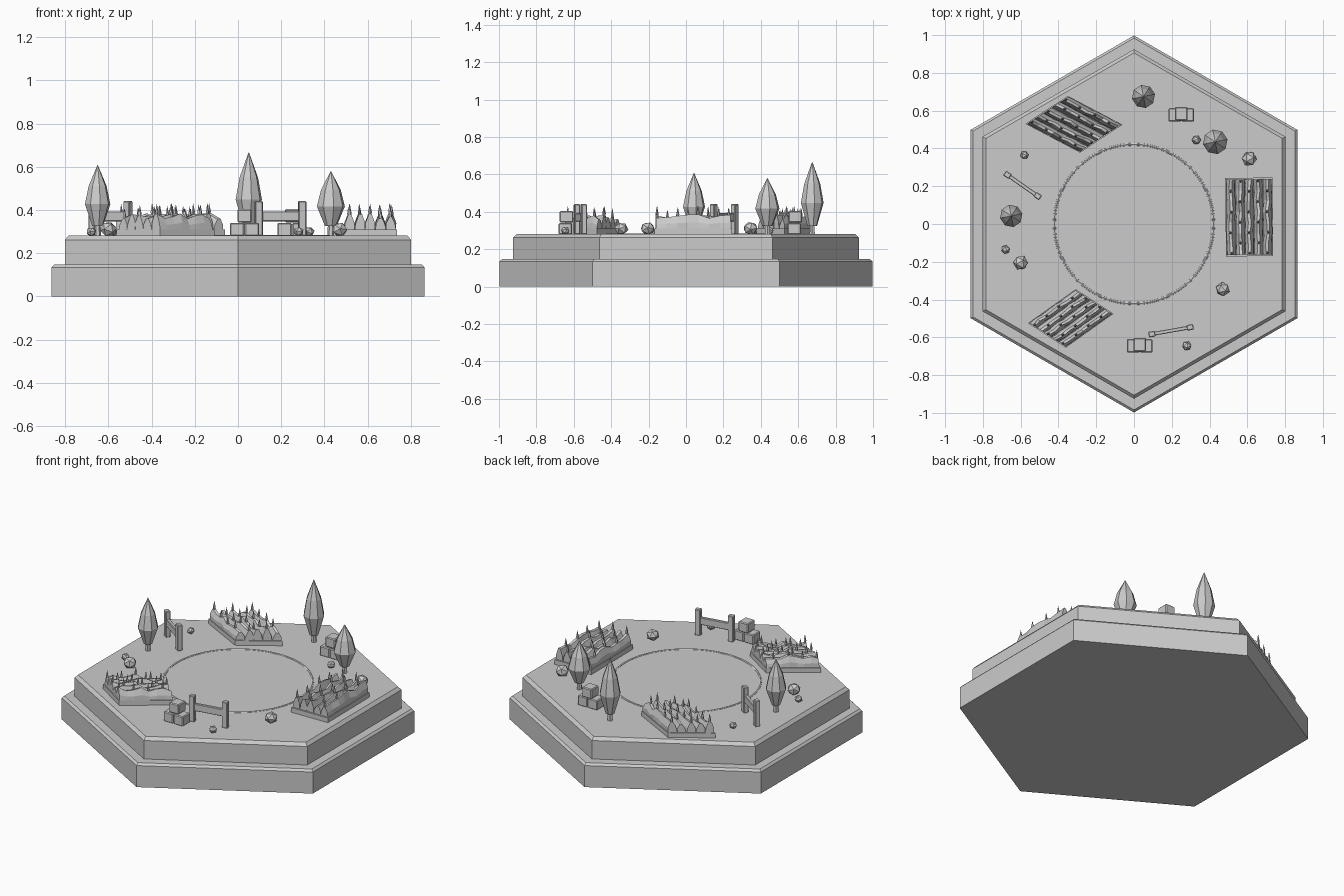
import bpy, bmesh, math, random
from mathutils import Vector, Matrix

if "Cube" in bpy.data.objects:
    bpy.data.objects.remove(bpy.data.objects["Cube"])

random.seed(4)
TOP = 0.281

grey = bpy.data.materials.new("plain grey")
grey.diffuse_color = (0.6, 0.6, 0.6, 1)
grey.use_nodes = True
grey.node_tree.nodes["Principled BSDF"].inputs["Base Color"].default_value = grey.diffuse_color


def finish(bm, name):
    bmesh.ops.recalc_face_normals(bm, faces=bm.faces)
    me = bpy.data.meshes.new(name)
    bm.to_mesh(me)
    bm.free()
    me.materials.append(grey)
    ob = bpy.data.objects.new(name, me)
    bpy.context.collection.objects.link(ob)
    return ob


def lathe(bm, profile, sides, x=0, y=0, turn=0.0):
    """Closed stack of rings from (radius, z) pairs."""
    rings = []
    for r, z in profile:
        rings.append([bm.verts.new((x + r * math.cos(turn + math.tau * i / sides),
                                    y + r * math.sin(turn + math.tau * i / sides), z))
                      for i in range(sides)])
    skin(bm, rings)


def skin(bm, rings):
    """Join successive loops and cap both ends."""
    n = len(rings[0])
    for a, b in zip(rings, rings[1:]):
        for i in range(n):
            j = (i + 1) % n
            bm.faces.new((a[i], a[j], b[j], b[i]))
    bm.faces.new(rings[0][::-1])
    bm.faces.new(rings[-1])


def box(name, centre, size, angle=0.0, bevel=0.004):
    bm = bmesh.new()
    bmesh.ops.create_cube(bm, size=1)
    bmesh.ops.scale(bm, vec=size, verts=bm.verts)
    bmesh.ops.bevel(bm, geom=bm.edges[:], offset=bevel, segments=1, affect='EDGES')
    bmesh.ops.transform(bm, matrix=Matrix.Translation(centre) @ Matrix.Rotation(angle, 4, 'Z'),
                        verts=bm.verts)
    return finish(bm, name)


# Two hexagonal base tiers with chamfered rims
for name, prof in (("lower_tier", [(0.998, 0), (0.998, 0.134), (0.984, 0.147)]),
                   ("upper_tier", [(0.925, 0.14), (0.925, 0.262), (0.906, TOP)])):
    bm = bmesh.new()
    lathe(bm, prof, 6, turn=math.pi / 2)
    finish(bm, name)

# Faint raised ring on the ground
bpy.ops.mesh.primitive_torus_add(major_radius=0.422, minor_radius=0.009, major_segments=64,
                                 minor_segments=8, location=(0, 0, TOP - 0.005))
ring = bpy.context.object
ring.name = "ground_ring"
ring.data.materials.append(grey)
bpy.ops.object.shade_smooth_by_angle()

# Trees: short trunk and faceted pointed crown
for x, y, r, top in ((0.05, 0.675, 0.062, 0.667), (-0.65, 0.043, 0.06, 0.608),
                     (0.43, 0.435, 0.066, 0.58)):
    bm = bmesh.new()
    lathe(bm, [(0.016, TOP - 0.005), (0.014, 0.335)], 6, x, y)
    finish(bm, "tree_trunk")
    bm = bmesh.new()
    z0, h = 0.325, top - 0.325
    lathe(bm, [(r * 0.42, z0), (r, z0 + h * 0.36), (r * 0.7, z0 + h * 0.66),
               (0.001, top)], 8, x, y, 0.2)
    finish(bm, "tree_crown")

# Rocks
for x, y, r in ((-0.58, 0.365, 0.023), (-0.68, -0.135, 0.024), (-0.6, -0.205, 0.04),
                (0.47, -0.345, 0.038), (0.28, -0.645, 0.025), (0.33, 0.445, 0.025),
                (0.61, 0.345, 0.041)):
    bm = bmesh.new()
    bmesh.ops.create_icosphere(bm, subdivisions=1, radius=r)
    rot = Matrix.Rotation(random.uniform(0, 6), 4, 'Z') @ Matrix.Rotation(0.5, 4, 'X')
    bmesh.ops.transform(bm, verts=bm.verts, matrix=Matrix.Translation((x, y, TOP + r * 0.75))
                        @ Matrix.Diagonal((1, 1, 0.9, 1)) @ rot)
    finish(bm, "rock")

# Crate stacks: two below, one on top
for x, y in ((0.03, -0.645), (0.25, 0.578)):
    for dx, dy, z in ((-0.034, 0, 0.31), (0.034, 0, 0.31), (0, 0.006, 0.373)):
        box("crate", (x + dx, y + dy, z), (0.066, 0.072, 0.061), bevel=0.005)

# Fences: two posts and a rail
for a, b in (((0.095, -0.583), (0.297, -0.547)), ((-0.67, 0.26), (-0.51, 0.148))):
    a, b = Vector(a), Vector(b)
    d = b - a
    ang = math.atan2(d.y, d.x)
    for p in (a, b):
        box("fence_post", (p.x, p.y, 0.36), (0.036, 0.03, 0.162), ang)
    m = (a + b) / 2
    box("fence_rail", (m.x, m.y, 0.37), (d.length, 0.02, 0.045), ang, 0.003)


# Crop fields: slab, wavy ridges, thin sprouts
def field(centre, u, v, rows=5, segs=7):
    c, u, v = Vector(centre), Vector(u), Vector(v)

    def at(s, t, z):
        p = c + u * s + v * t
        return (p.x, p.y, z)

    bm = bmesh.new()
    corners = ((-.5, -.5), (.5, -.5), (.5, .5), (-.5, .5))
    skin(bm, [[bm.verts.new(at(s, t, z)) for s, t in corners] for z in (TOP - 0.005, 0.31)])
    finish(bm, "field_slab")

    ridges, sprouts = bmesh.new(), bmesh.new()
    pitch = 0.97 / rows
    for r in range(rows):
        mid = (r - (rows - 1) / 2) * pitch
        tops, rings = [], []
        for k in range(segs + 1):
            s = -0.48 + 0.96 * k / segs
            h = random.uniform(0.05, 0.078)
            t = mid + random.uniform(-0.1, 0.1) * pitch
            tops.append((s, t, 0.308 + h))
            shape = ((-.48, 0), (-.44, .45), (-.15, .95), (.15, 1), (.44, .45), (.48, 0))
            rings.append([ridges.verts.new(at(s, (mid if f == 0 else t) + w * pitch,
                                              0.308 + h * f)) for w, f in shape])
        skin(ridges, rings)
        for s, t, z in tops[r % 2::2]:
            x, y, z = at(s * 0.96, t, z - 0.012)
            lathe(sprouts, [(0.005, z), (0.008, z + 0.02), (0.0005, z + 0.058)], 5, x, y)
    finish(ridges, "field_ridges")
    finish(sprouts, "field_sprouts")


field((0.61, 0.037), (-0.004, 0.415), (0.25, 0.004))
field((-0.318, 0.528), (0.29, -0.153), (0.225, 0.148))
field((-0.335, -0.5), (0.253, 0.18), (0.2, -0.13))
